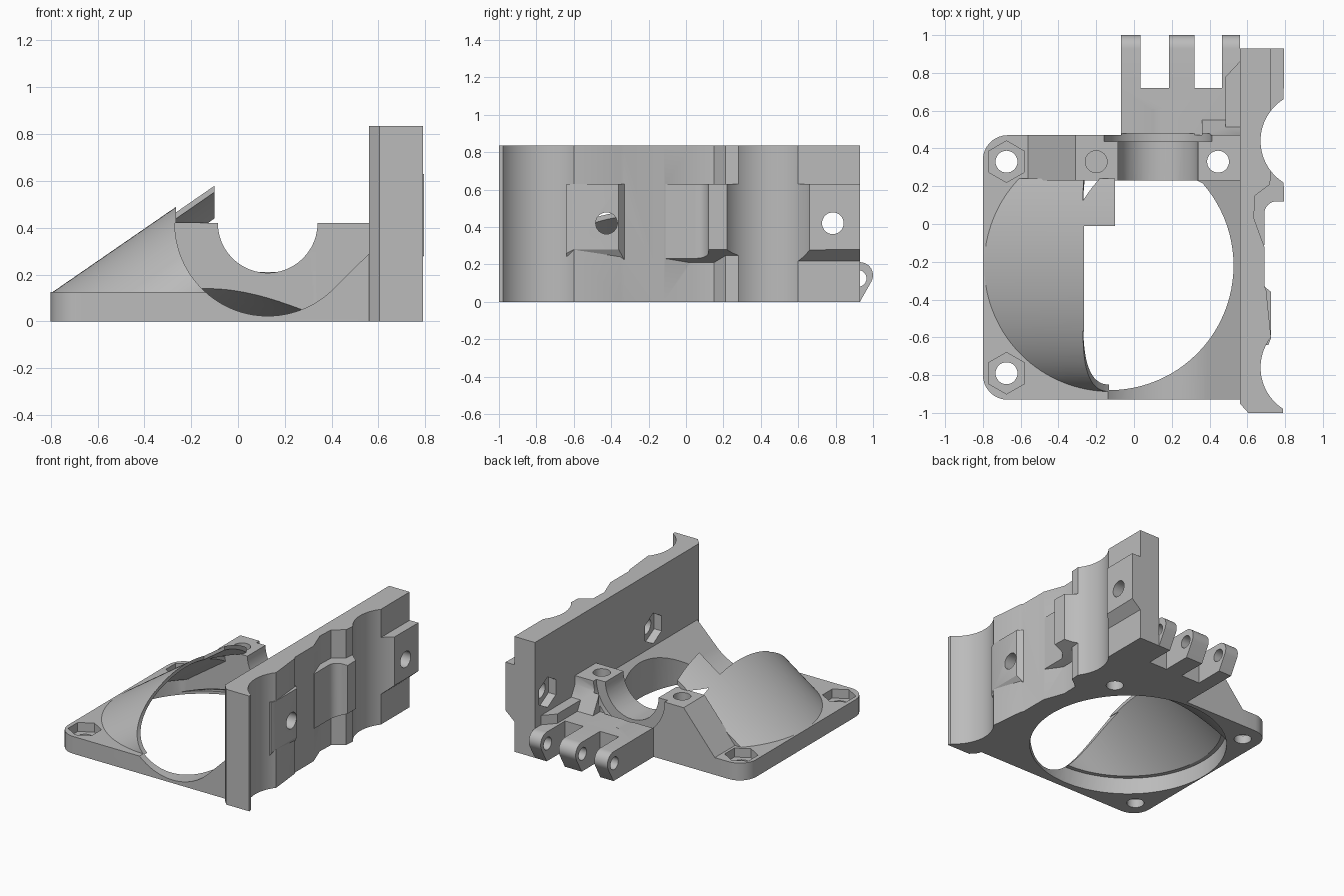
import bpy, bmesh
from math import sin, cos, pi, radians, asin

if "Cube" in bpy.data.objects:
    bpy.data.objects.remove(bpy.data.objects["Cube"])

grey = bpy.data.materials.new("plain grey")
grey.use_nodes = True
grey.diffuse_color = (0.5, 0.5, 0.5, 1)
grey.node_tree.nodes["Principled BSDF"].inputs["Base Color"].default_value = (0.5, 0.5, 0.5, 1)


def arc(cx, cy, r, a0, a1, n=24):
    return [(cx + r * cos(radians(a0 + (a1 - a0) * i / n)),
             cy + r * sin(radians(a0 + (a1 - a0) * i / n))) for i in range(n + 1)]


def ring(cx, cy, r, n=32, start=0):
    return arc(cx, cy, r, start, start + 360, n)[:-1]


def loft(name, pts, axis, lo, hi, top=None):
    """Extrude a profile along an axis, optionally to a different end profile."""
    place = {"x": lambda p, d: (d, p[0], p[1]),
             "y": lambda p, d: (p[0], d, p[1]),
             "z": lambda p, d: (p[0], p[1], d)}[axis]
    bm = bmesh.new()
    a = [bm.verts.new(place(p, lo)) for p in pts]
    b = [bm.verts.new(place(p, hi)) for p in (top or pts)]
    bm.faces.new(a)
    bm.faces.new(b[::-1])
    for i in range(len(a)):
        j = (i + 1) % len(a)
        bm.faces.new((a[i], b[i], b[j], a[j]))
    bmesh.ops.recalc_face_normals(bm, faces=bm.faces)
    mesh = bpy.data.meshes.new(name)
    bm.to_mesh(mesh)
    bm.free()
    mesh.materials.append(grey)
    ob = bpy.data.objects.new(name, mesh)
    bpy.context.collection.objects.link(ob)
    return ob


def box(name, x0, x1, y0, y1, z0, z1):
    return loft(name, [(x0, y0), (x1, y0), (x1, y1), (x0, y1)], "z", z0, z1)


def activate(ob):
    bpy.ops.object.select_all(action="DESELECT")
    ob.select_set(True)
    bpy.context.view_layer.objects.active = ob


def combine(ob, others, operation):
    for other in others:
        activate(ob)
        mod = ob.modifiers.new("combine", "BOOLEAN")
        mod.operation, mod.object, mod.solver = operation, other, "EXACT"
        bpy.ops.object.modifier_apply(modifier=mod.name)
        bpy.data.objects.remove(other)


def cut(ob, *others):
    combine(ob, others, "DIFFERENCE")


def join(ob, *others):
    combine(ob, others, "UNION")


FX, FY, FR = -0.133, -0.22, 0.667      # fan opening
HX, HZ = 0.127, 0.42                   # clamp axis


def air_path():
    """Round channel with a 45 degree shoulder beside the mounting plate."""
    pts = arc(HX, HZ, 0.397, 180, 315, 40) + [(0.56, 0.29), (0.56, HZ)]
    return loft("air_path", pts, "y", -1.1, 0.23)


# Base plate with rounded left corners, clamp block, ramp and side fillet
base = loft("base", [(0.56, -0.93), (0.56, 0.47)] + arc(-0.67, 0.34, 0.13, 90, 180, 8)
            + arc(-0.67, -0.8, 0.13, 180, 270, 8), "z", 0, 0.125)
join(base,
     loft("block", [(-0.56, 0.01), (0.56, 0.01), (0.56, HZ), (-0.31, HZ), (-0.56, 0.125)],
          "y", 0.23, 0.47),
     box("fillet", 0.3, 0.56, -0.93, 0.3, 0.01, 0.3),
     box("shelf", -0.07, 0.56, 0.4, 0.72, 0, 0.212),
     loft("shoulder", [(0.4, 0.3), (0.47, 0.3), (0.47, HZ - 0.06), (0.55, 0.212), (0.55, 0.1), (0.4, 0.1)],
          "x", 0.36, 0.56),
     loft("gusset", [(0.485, 0.4), (0.56, 0.4), (0.56, 0.86), (0.485, 0.78)], "z", 0, 0.28))
cut(base,
    loft("fan_hole", [(x, min(y, 0.23)) for x, y in ring(FX, FY, 0.66, 96)], "z", -0.1, 0.4),
    loft("fan_rim", ring(FX, FY, 0.66, 96), "z", -0.1, 0.02),
    loft("fan_taper", ring(FX, FY, 0.66, 96), "z", 0.019, 0.14, ring(FX, FY, 0.45, 96)),
    air_path(),
    loft("clamp_bore", ring(HX, HZ, 0.213, 48), "y", 0.1, 0.61),
    loft("clamp_groove", ring(HX, HZ, 0.285, 48), "y", 0.437, 0.48))
for y in (0.33, -0.79):
    cut(base, loft("nut_pocket", ring(-0.675, y, 0.11, 6, 90), "z", 0.06, 0.2),
        loft("screw_hole", ring(-0.675, y, 0.058), "z", -0.1, 0.2))
cut(base, loft("clamp_hole", ring(0.445, 0.33, 0.058), "z", -0.1, 0.6),
    loft("clamp_hole", ring(-0.2, 0.33, 0.058), "z", 0.17, 0.6))

# Slanted air duct: a leaning thin-walled half tube
back = 180 - asin((0.24 - FY) / FR) * 180 / pi
back_in = 180 - asin((0.24 - FY) / 0.63) * 180 / pi
wall = arc(FX, FY, FR, back, 270, 48) + arc(FX, FY, 0.63, 270, back_in, 48)
lean = 0.72
duct = loft("air_duct", wall, "z", 0.12, 0.12 + lean * 0.69, [(x + lean, y) for x, y in wall])
cut(duct, air_path(),
    box("trim", -0.265, 2, -1.2, -0.01, 0.41, 1),
    box("trim", -0.1, 2, -1.2, 0.5, 0.3, 1))

# Hinge prongs behind the shelf
prong = [(0.7, 0), (0.93, 0)] + arc(0.93, 0.142, 0.07, -30, 90, 10) + [(0.7, 0.212)]
for i, (x0, x1) in enumerate([(-0.07, 0.035), (0.185, 0.32), (0.465, 0.56)]):
    hinge = loft("hinge_prong_%d" % (i + 1), prong, "x", x0, x1)
    cut(hinge, loft("pin_hole", ring(0.92, 0.125, 0.045, 24), "x", -0.2, 0.7))

# Upright mounting plate with two rod scallops
plate = loft("mounting_plate",
             [(0.56, -0.95), (0.605, -1), (0.79, -1)]
             + arc(0.93, -0.76, 0.26, 237, 142)
             + [(0.7, -0.35), (0.69, -0.33), (0.69, -0.12), (0.635, 0.03), (0.64, 0.15), (0.72, 0.21)]
             + arc(0.93, 0.44, 0.26, 218, 142)
             + [(0.725, 0.93), (0.56, 0.93)], "z", 0, 0.835)


def pad(pts, x0, x1):
    """Raised pad on the plate with a sloped underside."""
    ob = loft("pad", pts, "z", 0.21, 0.63)
    cut(ob, loft("slope", [(x0, 0.2), (x1 + 0.03, 0.2), (x1 + 0.03, 0.28), (x1, 0.28), (x0, 0.21)],
                 "y", -1.1, 1.1))
    return ob


join(plate,
     pad([(0.6, -0.64), (0.712, -0.64), (0.726, -0.6), (0.726, -0.36), (0.69, -0.33), (0.6, -0.33)],
         0.68, 0.726),
     pad([(0.6, -0.11), (0.69, -0.11), (0.69, 0.05)] + arc(0.755, 0.055, 0.065, 180, 90, 8)
         + [(0.795, 0.12)] + arc(0.93, 0.44, 0.26, 238, 210, 10) + [(0.6, 0.31)], 0.64, 0.795),
     pad([(0.6, 0.58)] + arc(0.93, 0.44, 0.26, 148, 122, 10)
         + [(0.795, 0.93), (0.6, 0.93)], 0.715, 0.795))
for y in (-0.425, 0.785):
    cut(plate, loft("bolt_hole", ring(y, 0.42, 0.058), "x", 0.4, 1),
        loft("nut_pocket", ring(y, 0.42, 0.11, 6, 90), "x", 0.5, 0.62))

for ob in [base, duct, plate] + [o for o in bpy.data.objects if o.name.startswith("hinge")]:
    activate(ob)
    bpy.ops.object.shade_smooth_by_angle(angle=radians(30))
